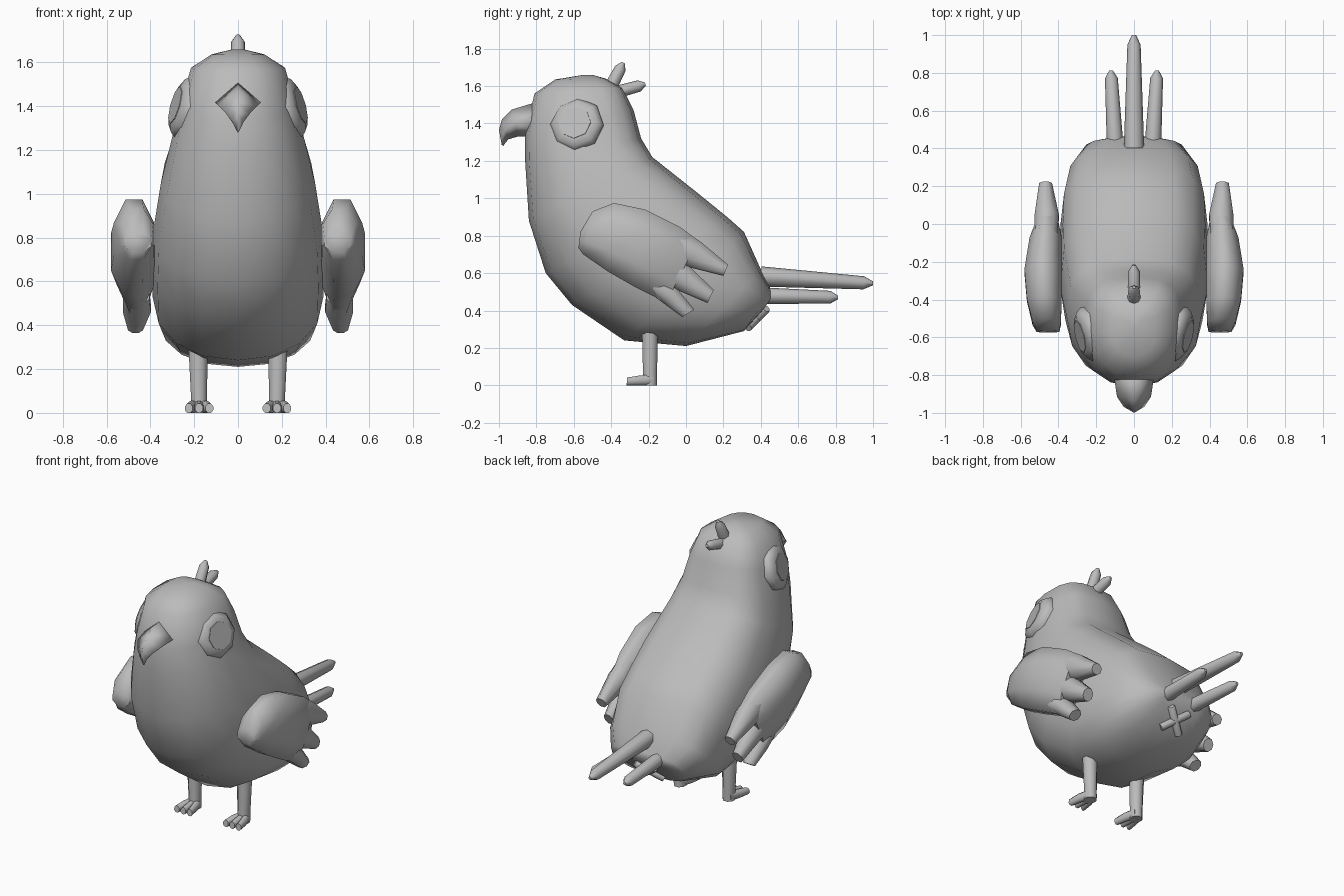
import bpy, bmesh, math
from mathutils import Vector

cube = bpy.data.objects.get("Cube")
if cube:
    bpy.data.objects.remove(cube, do_unlink=True)

grey = bpy.data.materials.new("plain grey")
grey.use_nodes = True
grey.diffuse_color = (0.5, 0.5, 0.5, 1)
grey.node_tree.nodes["Principled BSDF"].inputs["Base Color"].default_value = (0.5, 0.5, 0.5, 1)


def skin(name, rings, angle):
    """Join rings of points with quads, close both ends and shade smooth."""
    bm = bmesh.new()
    loops = [[bm.verts.new(p) for p in ring] for ring in rings]
    n = len(loops[0])
    for a, b in zip(loops, loops[1:]):
        for i in range(n):
            j = (i + 1) % n
            bm.faces.new((a[i], a[j], b[j], b[i]))
    bm.faces.new(loops[0])
    bm.faces.new(loops[-1])
    bmesh.ops.recalc_face_normals(bm, faces=bm.faces)
    mesh = bpy.data.meshes.new(name)
    bm.to_mesh(mesh)
    bm.free()
    mesh.materials.append(grey)
    obj = bpy.data.objects.new(name, mesh)
    bpy.context.collection.objects.link(obj)
    bpy.ops.object.select_all(action='DESELECT')
    obj.select_set(True)
    bpy.context.view_layer.objects.active = obj
    bpy.ops.object.shade_smooth_by_angle(angle=math.radians(angle))


def power(value, exponent):
    return math.copysign(abs(value) ** exponent, value)


def loft(name, sections, sides=8, side=1, angle=65, flat=False, front=1.0, back=1.0):
    """Each section: lower/front (y, z), upper/back (y, z), half width, centre x.
    A flat section has an edge, not a corner, at its top and bottom.
    Exponents below 1 make the front or back half of the section boxier."""
    shift, grow = (0.5, 1 / math.cos(math.pi / sides)) if flat else (0, 1)
    rings = []
    for (fy, fz), (by, bz), w, cx in sections:
        ring = []
        for i in range(sides):
            t = 2 * math.pi * (i + shift) / sides
            e = front if math.cos(t) > 0 else back
            k = 0.5 - 0.5 * grow * power(math.cos(t), e)
            ring.append((side * (cx + w * grow * power(math.sin(t), e)), fy + (by - fy) * k, fz + (bz - fz) * k))
        rings.append(ring)
    skin(name, rings, angle)


def circle(centre, u, v, r, sides=8):
    """Points of a regular polygon in the plane of u and v."""
    return [centre + (u * math.cos(2 * math.pi * i / sides) + v * math.sin(2 * math.pi * i / sides)) * r
            for i in range(sides)]


def quill(name, a, b, r1, r2, tip, blunt=0.3):
    """Tapered rod from a to b whose last stretch narrows to a blunt point."""
    a, b = Vector(a), Vector(b)
    d = (b - a).normalized()
    u = d.cross(Vector((1, 0, 0))).normalized()
    v = d.cross(u)
    stations = [(a, r1), (b - d * tip, r2), (b, r2 * blunt)]
    skin(name, [circle(c, u, v, r) for c, r in stations], 50)


# Body and head in one skin, from the crown down and back to the rump
loft("body", [
    ((-0.56, 1.658), (-0.50, 1.66), 0.03, 0),
    ((-0.70, 1.635), (-0.43, 1.64), 0.12, 0),
    ((-0.81, 1.56), (-0.34, 1.59), 0.215, 0),
    ((-0.86, 1.35), (-0.28, 1.47), 0.262, 0),
    ((-0.86, 1.20), (-0.24, 1.32), 0.30, 0),
    ((-0.84, 0.88), (-0.18, 1.22), 0.352, 0),
    ((-0.75, 0.60), (0.06, 1.03), 0.39, 0),
    ((-0.61, 0.43), (0.22, 0.90), 0.395, 0),
    ((-0.33, 0.24), (0.31, 0.82), 0.39, 0),
    ((0.00, 0.21), (0.40, 0.62), 0.355, 0),
    ((0.31, 0.29), (0.455, 0.51), 0.265, 0),
    ((0.41, 0.40), (0.465, 0.48), 0.14, 0),
], sides=16, angle=60, front=0.92, back=0.65)

# Hooked beak
loft("beak", [
    ((-0.78, 1.33), (-0.78, 1.52), 0.11, 0),
    ((-0.90, 1.33), (-0.93, 1.475), 0.09, 0),
    ((-0.95, 1.315), (-0.985, 1.42), 0.055, 0),
    ((-0.97, 1.29), (-1.00, 1.365), 0.025, 0),
    ((-0.976, 1.28), (-0.985, 1.285), 0.004, 0),
], sides=4, angle=110)

for side, word in ((1, "left"), (-1, "right")):
    # Eye: bevelled octagonal disc turned slightly forward and up
    n = Vector((side, -0.25, 0.28)).normalized()
    u = n.cross(Vector((0, 0, 1))).normalized()
    v = n.cross(u)
    centre = Vector((side * 0.248, -0.585, 1.395))
    skin(word + "_eye", [circle(centre + n * depth, u, v, r) for depth, r in
                         ((-0.06, 0.138), (0.0, 0.148), (0.028, 0.125), (0.04, 0.09))], 50)
    skin(word + "_pupil", [circle(centre + n * depth, u, v, r) for depth, r in
                           ((0.03, 0.09), (0.043, 0.088))], 30)

    # Wing with three feather tips
    loft(word + "_wing", [
        ((-0.575, 0.735), (-0.565, 0.82), 0.060, 0.455),
        ((-0.55, 0.70), (-0.50, 0.93), 0.075, 0.462),
        ((-0.42, 0.61), (-0.385, 0.975), 0.092, 0.475),
        ((-0.28, 0.53), (-0.22, 0.94), 0.10, 0.48),
        ((-0.17, 0.475), (-0.03, 0.845), 0.085, 0.468),
        ((-0.11, 0.435), (0.065, 0.775), 0.06, 0.46),
    ], side=side, flat=True, angle=70)
    feathers = (((-0.10, 0.66), (-0.03, 0.84), (0.00, 0.635), (0.075, 0.77), (0.20, 0.585), (0.225, 0.645)),
                ((-0.14, 0.56), (-0.08, 0.70), (-0.06, 0.515), (0.015, 0.64), (0.115, 0.44), (0.148, 0.51)),
                ((-0.19, 0.49), (-0.14, 0.59), (-0.115, 0.435), (-0.05, 0.52), (-0.02, 0.365), (0.045, 0.405)))
    for i, (a, b, c, d, e, f) in enumerate(feathers):
        loft(f"{word}_wing_feather_{i + 1}",
             [(a, b, 0.06, 0.465), (c, d, 0.064, 0.462), (e, f, 0.034, 0.468)], side=side, flat=True)

    # Leg and three-toed foot
    loft(word + "_leg", [
        ((-0.235, 0.0), (-0.155, 0.0), 0.036, 0.178),
        ((-0.230, 0.06), (-0.155, 0.06), 0.036, 0.178),
        ((-0.235, 0.30), (-0.150, 0.30), 0.044, 0.182),
        ((-0.230, 0.36), (-0.155, 0.36), 0.044, 0.182),
    ], side=side, flat=True)
    for i, spread in enumerate((-0.047, 0, 0.047)):
        loft(f"{word}_toe_{i + 1}", [
            ((-0.17, 0.0), (-0.17, 0.06), 0.022, 0.178 + spread * 0.2),
            ((-0.25, 0.0), (-0.25, 0.052), 0.022, 0.178 + spread * 0.75),
            ((-0.318, 0.0), (-0.314, 0.042), 0.018, 0.178 + spread),
        ], side=side, flat=True)

    # Outer tail feather
    quill(word + "_tail_feather", (side * 0.098, 0.38, 0.48), (side * 0.122, 0.812, 0.47), 0.045, 0.034, 0.04)

    # One of two small bars crossed diagonally under the tail
    quill(word + "_vent_bar", (side * -0.07, 0.33, 0.31), (side * 0.07, 0.43, 0.41), 0.024, 0.024, 0.006, 0.8)

# Middle tail feather and two crest feathers
quill("middle_tail_feather", (0, 0.40, 0.582), (0, 1.0, 0.545), 0.054, 0.035, 0.05)
quill("upper_crest_feather", (0, -0.41, 1.58), (0, -0.335, 1.725), 0.036, 0.031, 0.035)
quill("rear_crest_feather", (0, -0.38, 1.565), (0, -0.217, 1.61), 0.034, 0.031, 0.035)
